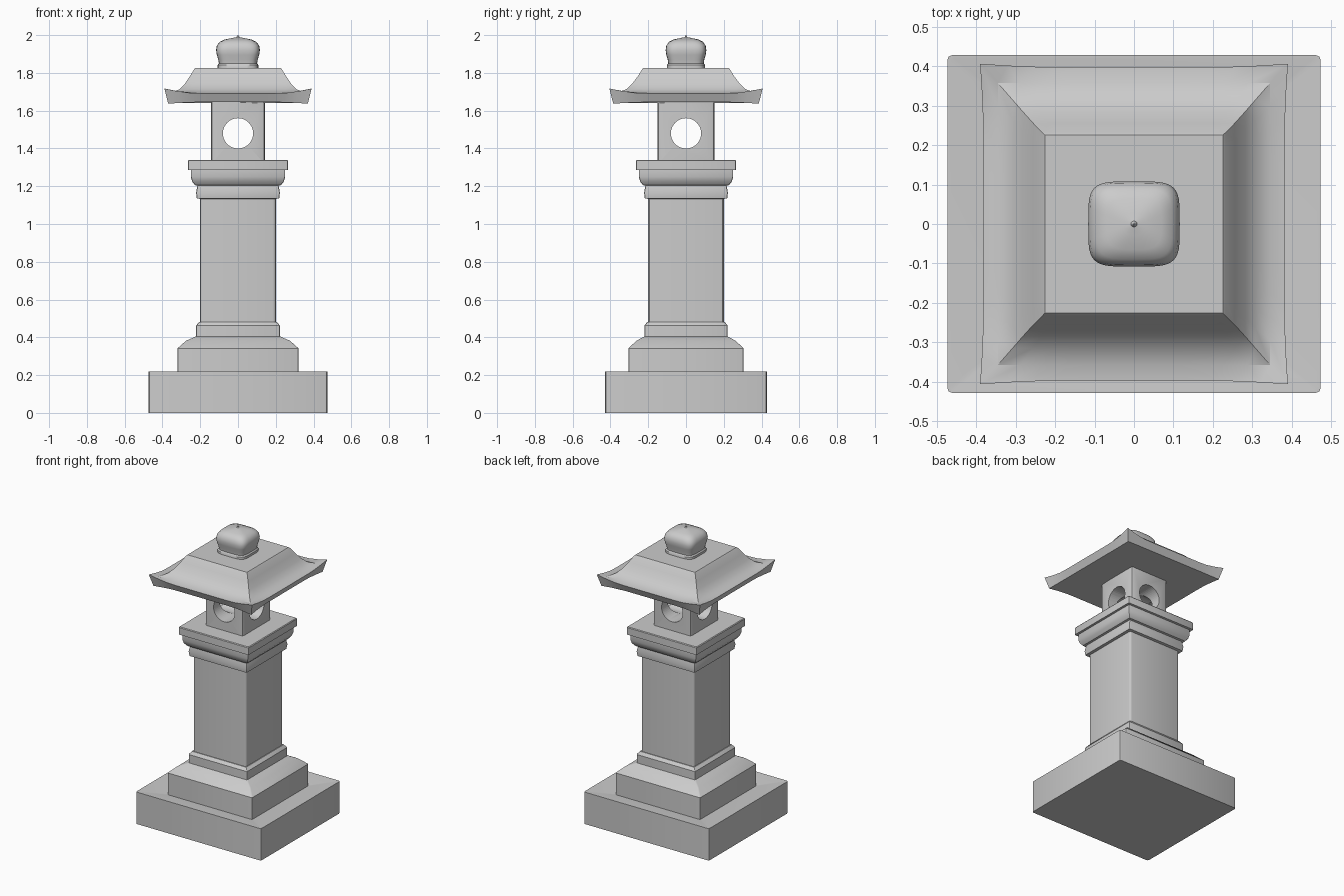
import bpy, bmesh
from math import sin, cos, pi, radians, copysign

if "Cube" in bpy.data.objects:
    bpy.data.objects.remove(bpy.data.objects["Cube"])


def finish(ob, angle=30):
    bpy.ops.object.select_all(action='DESELECT')
    ob.select_set(True)
    bpy.context.view_layer.objects.active = ob
    bpy.ops.object.shade_smooth_by_angle(angle=radians(angle))


def loft(name, rings, angle=30):
    """Skin a stack of equal-length point rings and cap both ends."""
    bm = bmesh.new()
    vs = [[bm.verts.new(p) for p in r] for r in rings]
    n = len(vs[0])
    for a, b in zip(vs, vs[1:]):
        for i in range(n):
            j = (i + 1) % n
            bm.faces.new((a[i], a[j], b[j], b[i]))
    bm.faces.new(vs[0][::-1])
    bm.faces.new(vs[-1])
    bmesh.ops.recalc_face_normals(bm, faces=bm.faces)
    me = bpy.data.meshes.new(name)
    bm.to_mesh(me)
    bm.free()
    ob = bpy.data.objects.new(name, me)
    bpy.context.collection.objects.link(ob)
    finish(ob, angle)
    return ob


def rect(hx, hy, z, r=0.008, k=2):
    """Rectangle with small rounded corners."""
    pts = []
    for q, (sx, sy) in enumerate(((1, 1), (-1, 1), (-1, -1), (1, -1))):
        for i in range(k + 1):
            a = (q + i / k) * pi / 2
            pts.append((sx * (hx - r) + r * cos(a), sy * (hy - r) + r * sin(a), z))
    return pts


def eave(hx, hy, z, lift=0.0, flare=0.0, n=12):
    """Rectangle with subdivided sides whose corners rise and flare."""
    pts = []
    for q in range(4):
        for i in range(n):
            t = -1 + 2 * i / n
            u, v = ((1, t), (-t, 1), (-1, -t), (t, -1))[q]
            w = max(0, (abs(t) - 0.6) / 0.4) ** 1.5
            pts.append((u * (hx + flare * w), v * (hy + flare * w), z + lift * w))
    return pts


def squircle(hx, hy, z, p=4.0, n=40):
    f = lambda c: copysign(abs(c) ** (2 / p), c)
    return [(hx * f(cos(2 * pi * i / n)), hy * f(sin(2 * pi * i / n)), z) for i in range(n)]


# Base slab, its top dished slightly toward the plinth
loft("base_slab", [rect(0.473, 0.428, 0, 0.012), rect(0.473, 0.428, 0.218, 0.012),
                   rect(0.465, 0.42, 0.218, 0.01), rect(0.315, 0.30, 0.192)])

# Plinth with sloped shoulder and collar
loft("plinth", [rect(x, y, z) for x, y, z in (
    (0.32, 0.305, 0.18), (0.32, 0.305, 0.342), (0.275, 0.262, 0.382),
    (0.222, 0.22, 0.405), (0.222, 0.22, 0.462), (0.205, 0.205, 0.482))])

# Shaft
loft("shaft", [rect(0.20, 0.20, 0.45, 0.015, 3), rect(0.20, 0.20, 1.15, 0.015, 3)])

# Stepped capital
loft("capital", [rect(h, h, z) for h, z in (
    (0.20, 1.133), (0.218, 1.136), (0.222, 1.165), (0.215, 1.203),
    (0.228, 1.206), (0.243, 1.225), (0.25, 1.25), (0.25, 1.285),
    (0.264, 1.287), (0.264, 1.335), (0.26, 1.34))])

# Light chamber with a round opening on every side
chamber = loft("light_chamber", [rect(0.142, 0.15, 1.33, 0.012), rect(0.142, 0.15, 1.65, 0.012)])
for rot in ((pi / 2, 0, 0), (0, pi / 2, 0)):
    bpy.ops.mesh.primitive_cylinder_add(vertices=48, radius=0.08, depth=0.6,
                                        location=(0, 0, 1.48), rotation=rot)
    cutter = bpy.context.object
    cutter.name = "opening_cutter"
    cutter.hide_render = True
    mod = chamber.modifiers.new("opening", 'BOOLEAN')
    mod.object = cutter
    mod.operation = 'DIFFERENCE'
    mod.solver = 'EXACT'
    bpy.context.view_layer.objects.active = chamber
    # keep the cut ahead of any shading modifier
    bpy.ops.object.modifier_move_to_index(modifier=mod.name, index=0)
    bpy.ops.object.modifier_apply(modifier=mod.name)
    bpy.data.objects.remove(cutter)
finish(chamber)

# Flared roof with upturned corners
loft("roof", [eave(0.36, 0.375, 1.645, -0.008, 0.01),
              eave(0.382, 0.398, 1.692, 0.025, 0.008),
              eave(0.345, 0.357, 1.695, 0.004),
              eave(0.308, 0.315, 1.714), eave(0.282, 0.285, 1.742),
              eave(0.255, 0.255, 1.782), eave(0.232, 0.232, 1.82),
              eave(0.225, 0.225, 1.827)])

# Finial: cushion-shaped knob with a small point
loft("finial", [squircle(x, x * 0.93, z, p) for x, z, p in (
    (0.108, 1.82, 4.5), (0.108, 1.842, 4.5), (0.101, 1.85, 4.5), (0.104, 1.87, 4.5),
    (0.112, 1.895, 4.5), (0.116, 1.92, 4.5), (0.112, 1.945, 4.2), (0.096, 1.965, 4),
    (0.07, 1.977, 3.5), (0.03, 1.985, 2.5), (0.008, 1.989, 2), (0.002, 2.0, 2))], 40)
